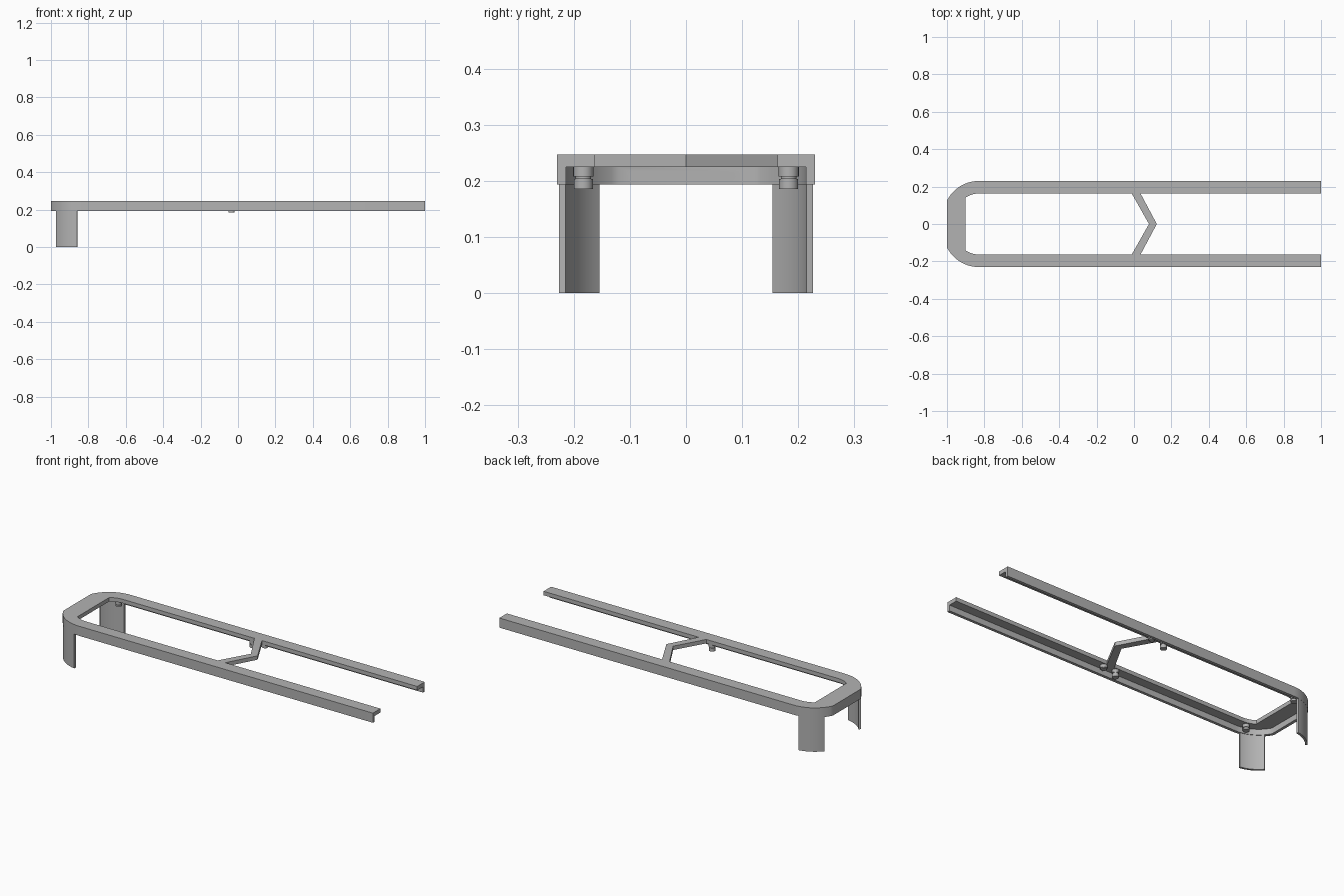
import bpy, bmesh, math

cube = bpy.data.objects.get("Cube")
if cube:
    bpy.data.objects.remove(cube, do_unlink=True)

grey = bpy.data.materials.new("plain grey")
grey.use_nodes = True
COLOUR = (0.45, 0.45, 0.45, 1)
grey.diffuse_color = COLOUR
grey.node_tree.nodes["Principled BSDF"].inputs["Base Color"].default_value = COLOUR

# Shared dimensions
HALF_W, RADIUS, CX, CY = 0.23, 0.19, -0.83, 0.04
Z_SKIRT, Z_PLATE, Z_TOP = 0.193, 0.225, 0.247
STEPS = 14


def make_object(name, bm):
    bmesh.ops.recalc_face_normals(bm, faces=bm.faces)
    mesh = bpy.data.meshes.new(name)
    bm.to_mesh(mesh)
    bm.free()
    mesh.materials.append(grey)
    obj = bpy.data.objects.new(name, mesh)
    bpy.context.collection.objects.link(obj)
    return obj


def smooth(obj):
    bpy.ops.object.select_all(action="DESELECT")
    obj.select_set(True)
    bpy.context.view_layer.objects.active = obj
    bpy.ops.object.shade_smooth_by_angle(angle=math.radians(30))


def strip(name, outer, inner, z0, z1):
    """Solid band between two matching outlines, from z0 to z1."""
    bm = bmesh.new()
    rings = [[bm.verts.new(p) for p in ((*o, z0), (*o, z1), (*i, z1), (*i, z0))]
             for o, i in zip(outer, inner)]
    for a, b in zip(rings, rings[1:]):
        for k in range(4):
            n = (k + 1) % 4
            bm.faces.new((a[k], a[n], b[n], b[k]))
    bm.faces.new(rings[0])
    bm.faces.new(rings[-1])
    return make_object(name, bm)


def arc(radius, start, end):
    return [(CX + radius * math.cos(start + (end - start) * i / STEPS),
             CY + radius * math.sin(start + (end - start) * i / STEPS))
            for i in range(STEPS + 1)]


def u_outline(inset, end_inset):
    """Open U: straight rails, rounded corners and a flat closed end."""
    r = RADIUS - inset
    last = math.acos((-1 + end_inset - CX) / r)
    half = [(1, HALF_W - inset)] + arc(r, math.pi / 2, last)
    return half + [(x, -y) for x, y in reversed(half)]


def cylinder(name, radius, x, y, z0, z1):
    bm = bmesh.new()
    bmesh.ops.create_cone(bm, cap_ends=True, segments=24, radius1=radius,
                          radius2=radius, depth=z1 - z0)
    bmesh.ops.translate(bm, verts=bm.verts, vec=(x, y, (z0 + z1) / 2))
    return make_object(name, bm)


# Flat top frame and the thin skirt under its outer edge
outer = u_outline(0, 0)
smooth(strip("top_frame", outer, u_outline(0.067, 0.1), Z_PLATE, Z_TOP))
skirt = strip("outer_skirt", outer, u_outline(0.016, 0.016), Z_SKIRT, Z_PLATE)

# Two round holes through the closed end of the skirt
for y in (-0.09, 0.08):
    bm = bmesh.new()
    bmesh.ops.create_cone(bm, cap_ends=True, segments=24, radius1=0.008,
                          radius2=0.008, depth=0.1)
    for v in bm.verts:
        v.co = (v.co.z - 1, v.co.x + y, v.co.y + 0.208)
    cutter = make_object("hole_cutter", bm)
    cutter.hide_render = True
    cut = skirt.modifiers.new("hole", "BOOLEAN")
    cut.operation, cut.solver, cut.object = "DIFFERENCE", "EXACT", cutter
    bpy.context.view_layer.update()
    graph = bpy.context.evaluated_depsgraph_get()
    mesh = bpy.data.meshes.new_from_object(skirt.evaluated_get(graph))
    skirt.modifiers.clear()
    skirt.data = mesh
    bpy.data.objects.remove(cutter, do_unlink=True)
smooth(skirt)

# Angled brace between the rails
edge = HALF_W - 0.067
strip("chevron_brace", [(0.035, edge), (0.122, 0), (0.035, -edge)],
      [(-0.012, edge), (0.08, 0), (-0.012, -edge)], Z_PLATE, Z_TOP)

for side, label in ((1, "left"), (-1, "right")):
    # Curved leg following the rounded corner
    a0, a1 = math.acos((-0.86 - CX) / RADIUS), math.acos((-0.975 - CX) / RADIUS)
    lines = [[(x, side * y) for x, y in arc(r, a0, a1)]
             for r in (RADIUS - 0.001, RADIUS - 0.013)]
    smooth(strip(label + "_leg", *lines, 0, Z_SKIRT + 0.005))

    # Grooved pegs under the frame
    for place, x, bottom in (("end", -0.87, 0.195), ("brace", -0.035, 0.185),
                             ("rail", 0.04, 0.2)):
        y = side * 0.183
        name = f"{label}_{place}_peg"
        smooth(cylinder(name + "_collar", 0.018, x, y, 0.208, Z_PLATE))
        smooth(cylinder(name + "_neck", 0.014, x, y, 0.203, 0.208))
        if bottom < 0.2:
            smooth(cylinder(name + "_head", 0.017, x, y, bottom, 0.203))
